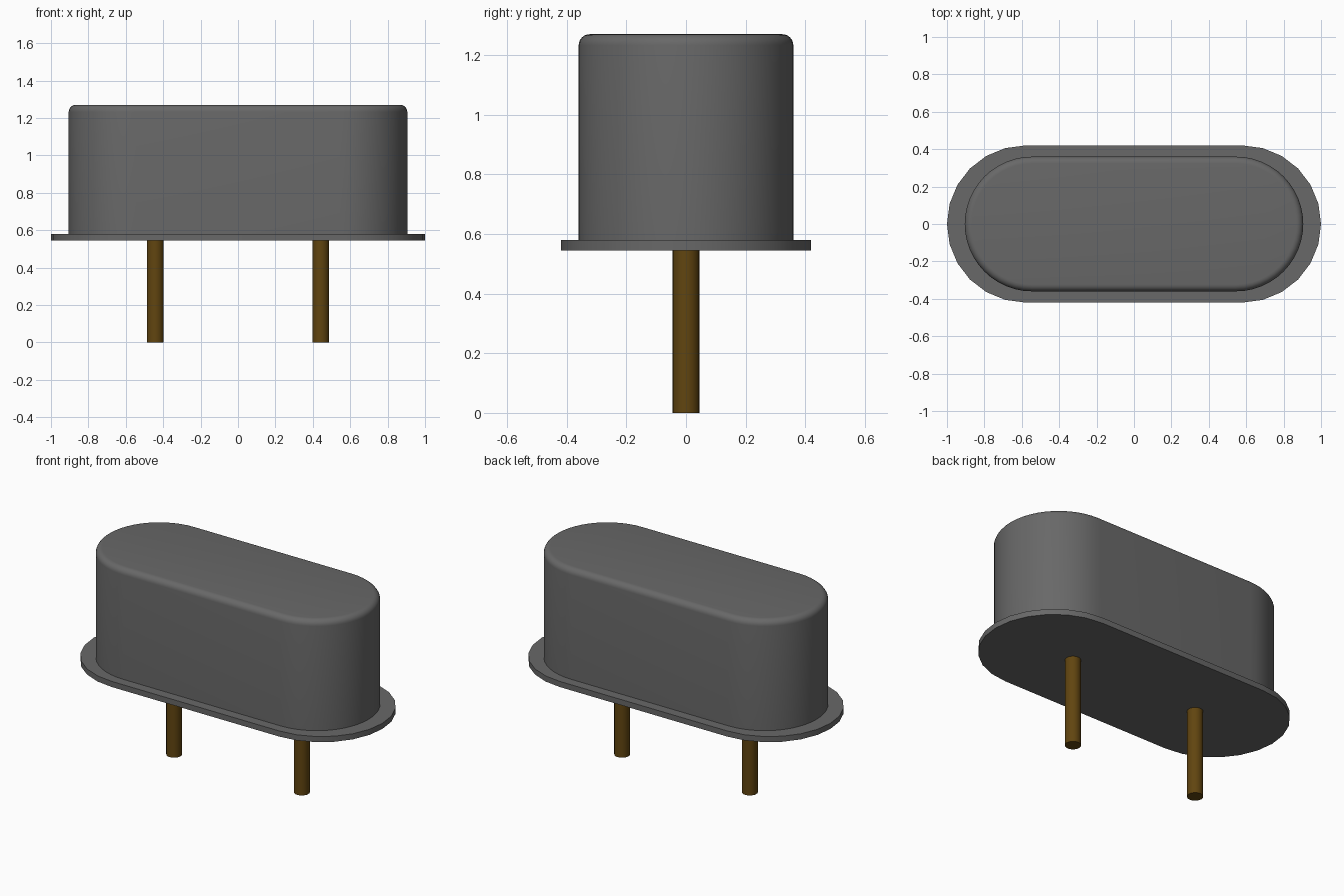
import bpy, bmesh, math

cube = bpy.data.objects.get("Cube")
if cube:
    bpy.data.objects.remove(cube, do_unlink=True)


def material(name, rgb, metallic=0.0):
    m = bpy.data.materials.new(name)
    m.use_nodes = True
    m.diffuse_color = (*rgb, 1)
    m.node_tree.nodes["Principled BSDF"].inputs["Base Color"].default_value = (*rgb, 1)
    return m


GREY = material("metal grey", (0.138, 0.138, 0.138))
GOLD = material("dark gold", (0.119, 0.059, 0.005))


def stadium(half_straight, radius, z, segs):
    """Outline with straight sides along x and round ends; a circle if the straight is 0."""
    pts = []
    for side, start in ((1, -math.pi / 2), (-1, math.pi / 2)):
        for i in range(segs + 1):
            if half_straight == 0 and i == segs:
                continue
            a = start + math.pi * i / segs
            pts.append((side * half_straight + radius * math.cos(a), radius * math.sin(a), z))
    return pts


def loft(name, half_straight, profile, segs, mat, x=0.0):
    """Stack outlines following a (radius, z) profile and cap both ends."""
    bm = bmesh.new()
    rings = [[bm.verts.new(p) for p in stadium(half_straight, r, z, segs)] for r, z in profile]
    n = len(rings[0])
    for low, high in zip(rings, rings[1:]):
        for i in range(n):
            j = (i + 1) % n
            bm.faces.new((low[i], low[j], high[j], high[i]))
    bm.faces.new(rings[0][::-1])
    bm.faces.new(rings[-1])
    mesh = bpy.data.meshes.new(name)
    bm.to_mesh(mesh)
    bm.free()
    mesh.materials.append(mat)
    obj = bpy.data.objects.new(name, mesh)
    obj.location.x = x
    bpy.context.collection.objects.link(obj)
    bpy.ops.object.select_all(action='DESELECT')
    obj.select_set(True)
    bpy.context.view_layer.objects.active = obj
    bpy.ops.object.shade_smooth_by_angle(angle=math.radians(35))
    return obj


BASE, RIM, TOP = 0.545, 0.58, 1.27   # flange underside, flange top, can top
STRAIGHT = 0.58

# Thin flange plate with coarse round ends
loft("flange", STRAIGHT, [(0.42, BASE), (0.42, RIM)], 12, GREY)

# Can with a rounded top edge
R, FILLET = 0.36, 0.037
edge = [(R - FILLET + FILLET * math.cos(a), TOP - FILLET + FILLET * math.sin(a))
        for a in (math.pi / 2 * i / 6 for i in range(7))]
loft("can", 0.545, [(R, RIM - 0.005)] + edge, 24, GREY)

# Two round pins
for name, x in (("right_pin", -0.442), ("left_pin", 0.442)):
    loft(name, 0, [(0.045, 0), (0.045, BASE + 0.005)], 12, GOLD, x)
